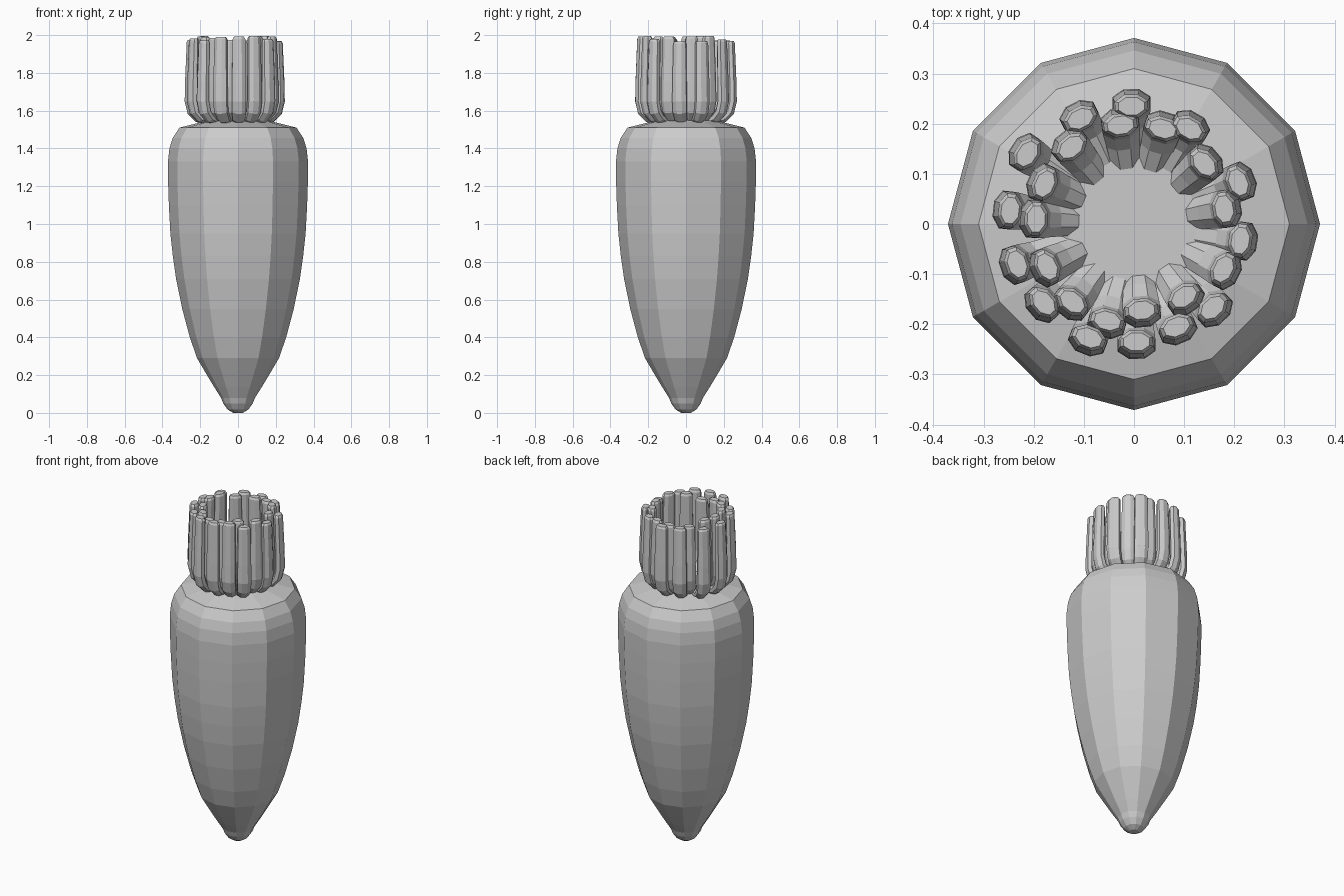
import bpy, bmesh, math, random
from mathutils import Vector

if "Cube" in bpy.data.objects:
    bpy.data.objects.remove(bpy.data.objects["Cube"])

random.seed(4)
grey = bpy.data.materials.new("plain grey")
grey.diffuse_color = (0.6, 0.6, 0.6, 1)
grey.use_nodes = True
grey.node_tree.nodes["Principled BSDF"].inputs["Base Color"].default_value = grey.diffuse_color


def loft(name, rings):
    """Skin a list of vertex rings and cap both ends."""
    bm = bmesh.new()
    loops = [[bm.verts.new(p) for p in ring] for ring in rings]
    n = len(loops[0])
    for a, b in zip(loops, loops[1:]):
        for i in range(n):
            j = (i + 1) % n
            bm.faces.new((a[i], a[j], b[j], b[i]))
    bm.faces.new(loops[0][::-1])
    bm.faces.new(loops[-1])
    bmesh.ops.recalc_face_normals(bm, faces=bm.faces)
    me = bpy.data.meshes.new(name)
    bm.to_mesh(me)
    bm.free()
    me.materials.append(grey)
    ob = bpy.data.objects.new(name, me)
    bpy.context.collection.objects.link(ob)
    return ob


# Root: twelve-sided lathe profile (radius, height)
profile = [(0.025, 0.0), (0.055, 0.018), (0.078, 0.05), (0.09, 0.08),
           (0.125, 0.135), (0.17, 0.21), (0.217, 0.29), (0.255, 0.40),
           (0.295, 0.55), (0.328, 0.71), (0.345, 0.83), (0.358, 0.95),
           (0.366, 1.1), (0.37, 1.22), (0.371, 1.33), (0.363, 1.40),
           (0.346, 1.455), (0.31, 1.51), (0.19, 1.54), (0.137, 1.56)]
loft("root", [[(r * math.cos(math.tau * i / 12), r * math.sin(math.tau * i / 12), z)
               for i in range(12)] for r, z in profile])


def stalk(name, x, y, z_base):
    """Eight-sided oval stem leaving the crown sideways and bending upward."""
    out = Vector((x, y, 0)).normalized()
    side = Vector((-out.y, out.x, 0))
    up = Vector((0, 0, 1))
    r = math.hypot(x, y)
    top = random.uniform(1.965, 1.998)
    # radius, height, half width, half depth
    path = [(0.11, z_base - 0.02, 0.030, 0.022),
            (r - 0.035, z_base + 0.012, 0.036, 0.026),
            (r - 0.005, z_base + 0.045, 0.040, 0.028),
            (r + 0.008, 1.65, 0.041, 0.028),
            (r + 0.007, 1.75, 0.040, 0.027),
            (r, top - 0.012, 0.036, 0.025),
            (r, top, 0.028, 0.019)]
    rings = []
    for k, (pr, pz, w, d) in enumerate(path):
        a, b = path[max(k - 1, 0)], path[min(k + 1, len(path) - 1)]
        t = (out * (b[0] - a[0]) + up * (b[1] - a[1])).normalized()
        nrm = t.cross(side)
        c = out * pr + up * pz
        rings.append([c + side * w * math.cos(math.tau * (i + .5) / 8)
                      + nrm * d * math.sin(math.tau * (i + .5) / 8) for i in range(8)])
    loft(name, rings)


# Cut stems: outer and inner rows, top positions
outer = [(-.107, .21), (-.005, .235), (.11, .19), (.208, .083), (.212, -.033),
         (.157, -.167), (.085, -.205), (.005, -.235), (-.09, -.227), (-.18, -.157),
         (-.233, -.08), (-.247, .027), (-.213, .14)]
inner = [(-.027, .197), (.057, .19), (.14, .12), (.18, .03), (.178, -.09),
         (.1, -.145), (.015, -.172), (-.053, -.193), (-.123, -.155), (-.173, -.085),
         (-.195, .01), (-.178, .08), (-.125, .153)]
for row, pts, zb in (("outer", outer, 1.55), ("inner", inner, 1.555)):
    for i, (x, y) in enumerate(pts):
        stalk(f"{row}_stem_{i + 1}", x, y, zb)
